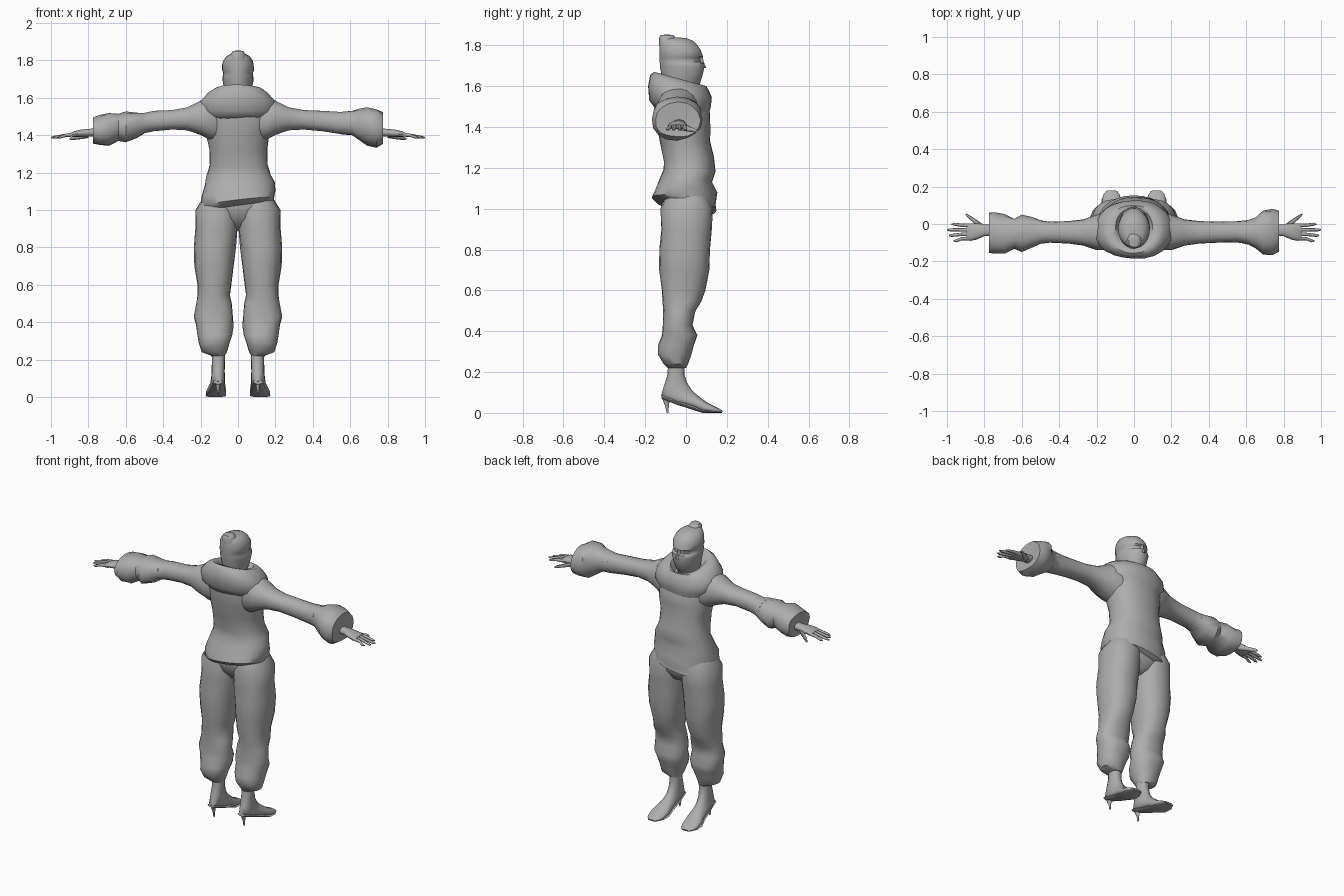
import bpy, bmesh, math
from mathutils import Vector

grey = bpy.data.materials.new("plain grey")
grey.diffuse_color = (0.42, 0.42, 0.42, 1)


def loft(name, rings, n=20, fold=0.0, side=1, power=0.9, angle=50):
    """Skin a list of rings; each ring = (centre, half vector u, half vector v)."""
    bm = bmesh.new()
    loops = []
    for i, (c, u, v) in enumerate(rings):
        loop = []
        for k in range(n):
            t = 2 * math.pi * k / n
            f = 1 + fold * (math.sin(3 * t + 1.9 * i) + 0.6 * math.sin(5 * t - 2.3 * i)) / 1.6
            ct, st = math.cos(t), math.sin(t)
            ct = math.copysign(abs(ct) ** power, ct)
            st = math.copysign(abs(st) ** power, st)
            p = c + u * ct * f + v * st * f
            loop.append(bm.verts.new((p.x * side, p.y, p.z)))
        loops.append(loop)
    for a, b in zip(loops, loops[1:]):
        for k in range(n):
            bm.faces.new((a[k], a[(k + 1) % n], b[(k + 1) % n], b[k]))
    bm.faces.new(loops[0])
    bm.faces.new(loops[-1])
    bmesh.ops.recalc_face_normals(bm, faces=bm.faces)
    me = bpy.data.meshes.new(name)
    bm.to_mesh(me)
    bm.free()
    me.materials.append(grey)
    ob = bpy.data.objects.new(name, me)
    bpy.context.collection.objects.link(ob)
    bpy.ops.object.select_all(action='DESELECT')
    ob.select_set(True)
    bpy.context.view_layer.objects.active = ob
    bpy.ops.object.shade_smooth_by_angle(angle=math.radians(angle))
    return ob


def level(rows):      # horizontal rings: z, x0, x1, y0, y1
    return [(Vector(((a + b) / 2, (c + d) / 2, z)), Vector(((b - a) / 2, 0, 0)),
             Vector((0, (d - c) / 2, 0))) for z, a, b, c, d in rows]


def across(rows):     # rings along x: x, y0, y1, z0, z1
    return [(Vector((x, (a + b) / 2, (c + d) / 2)), Vector((0, (b - a) / 2, 0)),
             Vector((0, 0, (d - c) / 2))) for x, a, b, c, d in rows]


def tilted(rows):     # tilted rings: y0, z0, y1, z1, x centre, half width
    return [(Vector((x, (a + c) / 2, (b + d) / 2)), Vector((w, 0, 0)),
             Vector((0, (c - a) / 2, (d - b) / 2))) for a, b, c, d, x, w in rows]


# Tunic with sagging, slanted hem
tunic = loft("tunic", tilted([
    (-.10, 1.60, .04, 1.56, 0, .13), (-.15, 1.56, .09, 1.52, 0, .17),
    (-.155, 1.50, .115, 1.47, 0, .175), (-.145, 1.42, .12, 1.40, 0, .17),
    (-.125, 1.32, .12, 1.33, 0, .155), (-.11, 1.23, .135, 1.25, .003, .155),
    (-.11, 1.19, .145, 1.18, .007, .172), (-.125, 1.15, .13, 1.13, .007, .187),
    (-.155, 1.09, .15, 1.08, 0, .198), (-.168, 1.055, .145, 1.02, 0, .197),
    (-.14, 1.03, .152, .99, 0, .19), (-.10, 1.02, .11, .97, 0, .15)]), n=28, fold=.025)
for v in tunic.data.vertices:
    if v.co.z < 1.2:
        v.co.z += .16 * v.co.x * (1.2 - v.co.z) / .2

# Draped cowl around the neck
loft("cowl", tilted([
    (-.15, 1.49, .11, 1.45, 0, .165), (-.18, 1.53, .122, 1.50, 0, .21),
    (-.187, 1.60, .125, 1.545, 0, .205), (-.175, 1.655, .112, 1.58, 0, .165),
    (-.155, 1.67, .10, 1.60, 0, .135), (-.125, 1.655, .085, 1.60, 0, .10),
    (-.10, 1.60, .05, 1.56, 0, .075)]), n=24, fold=.02)

# Wrapped head: neck, veil, recessed eye slit, hood
loft("wrapped_head", level([
    (1.52, -.06, .06, -.10, .03), (1.59, -.06, .06, -.105, .05),
    (1.605, -.066, .066, -.11, .066), (1.65, -.075, .075, -.12, .082),
    (1.695, -.083, .083, -.128, .092), (1.712, -.083, .083, -.13, .088),
    (1.718, -.08, .08, -.13, .072), (1.738, -.081, .081, -.13, .071),
    (1.745, -.085, .085, -.132, .083), (1.775, -.085, .085, -.13, .074),
    (1.80, -.078, .078, -.13, .058), (1.822, -.062, .062, -.125, .035),
    (1.834, -.04, .04, -.115, .005), (1.838, -.015, .015, -.08, -.03)]),
    n=22, fold=.012, power=1)
loft("nose_bridge", level([
    (1.69, -.016, .016, .06, .099), (1.72, -.01, .01, .05, .086),
    (1.75, -.008, .008, .05, .082)]), n=8)
loft("head_knot", level([
    (1.80, -.05, .05, -.13, -.03), (1.835, -.038, .038, -.133, -.05),
    (1.85, -.028, .028, -.125, -.062), (1.852, -.01, .01, -.105, -.08)]), n=12, fold=.08)

# Seat of the trousers joining both legs
loft("trouser_seat", level([
    (1.10, -.17, .17, -.11, .12), (1.02, -.20, .20, -.12, .13),
    (.96, -.17, .17, -.10, .12), (.91, -.08, .08, -.06, .09),
    (.89, -.03, .03, -.02, .05)]), n=24)

sleeve = [(.10, -.12, .07, 1.36, 1.59), (.15, -.14, .07, 1.375, 1.595),
          (.20, -.14, .05, 1.40, 1.585), (.27, -.115, .025, 1.425, 1.55),
          (.35, -.105, .015, 1.43, 1.535), (.45, -.10, .012, 1.42, 1.53)]
# The two rolled cuffs differ slightly
cuffs = {1: [(.55, -.097, .015, 1.405, 1.525), (.61, -.11, .02, 1.40, 1.53),
             (.65, -.13, .035, 1.37, 1.54), (.69, -.16, .075, 1.345, 1.55),
             (.74, -.17, .078, 1.335, 1.54), (.775, -.15, .07, 1.35, 1.52),
             (.77, -.09, .02, 1.38, 1.45)],
         -1: [(.50, -.105, .02, 1.41, 1.52), (.54, -.125, .035, 1.385, 1.52),
              (.60, -.15, .05, 1.36, 1.525), (.64, -.13, .03, 1.37, 1.515),
              (.69, -.16, .05, 1.345, 1.52), (.74, -.16, .06, 1.345, 1.505),
              (.775, -.15, .065, 1.355, 1.495), (.77, -.09, .02, 1.38, 1.45)]}

for s, tag in ((1, "right"), (-1, "left")):
    # Sleeve and cuff
    loft(tag + "_sleeve", across(sleeve + cuffs[s][:2]), n=18, side=s, fold=.015)
    loft(tag + "_cuff", across(cuffs[s]), n=16, side=s, fold=.05, angle=40)

    # Hand
    loft(tag + "_hand", across([
        (.74, -.065, -.005, 1.395, 1.438), (.80, -.065, -.003, 1.392, 1.434),
        (.84, -.083, .004, 1.39, 1.43), (.875, -.09, .004, 1.39, 1.422),
        (.895, -.086, 0, 1.393, 1.412)]), n=14, side=s)
    for j, (y, tip) in enumerate([(-.007, .975), (-.031, 1.0), (-.055, .99), (-.078, .965)]):
        y2 = y - .006 * (j - 1)
        loft(f"{tag}_finger_{j + 1}", across([
            (.87, y - .010, y + .010, 1.393, 1.415),
            (.92, y - .009, y + .009, 1.39, 1.408),
            (tip - .015, y2 - .008, y2 + .008, 1.382, 1.396),
            (tip, y2 - .003, y2 + .003, 1.384, 1.39)]), n=8, side=s)
    loft(tag + "_thumb", across([
        (.80, -.045, -.008, 1.385, 1.425), (.83, -.02, .014, 1.38, 1.412),
        (.86, .008, .034, 1.376, 1.40), (.888, .034, .052, 1.374, 1.392),
        (.90, .048, .056, 1.376, 1.384)]), n=8, side=s)

    # Baggy trouser leg, gathered above the ankle
    loft(tag + "_trouser_leg", level([
        (1.06, .02, .19, -.10, .11), (1.0, 0, .226, -.125, .132),
        (.90, .003, .228, -.122, .125), (.80, .012, .238, -.13, .118),
        (.70, .022, .232, -.13, .116), (.60, .035, .216, -.12, .093),
        (.545, .045, .218, -.115, .075), (.50, .032, .222, -.11, .048),
        (.43, .026, .235, -.115, .03), (.38, .026, .226, -.118, .056),
        (.33, .03, .216, -.135, .04), (.285, .045, .208, -.138, .025),
        (.24, .06, .195, -.11, .01), (.22, .072, .142, -.09, 0)]),
        n=20, side=s, fold=.025)

    # Foot in a high-heeled shoe
    loft(tag + "_foot", tilted([
        (-.088, .26, -.005, .26, .105, .036), (-.09, .19, -.008, .19, .105, .035),
        (-.11, .125, .004, .15, .106, .035), (-.122, .085, .028, .112, .107, .037),
        (-.075, .056, .052, .09, .109, .040), (.02, .032, .08, .068, .113, .047),
        (.07, .008, .105, .05, .117, .054), (.12, 0, .14, .032, .12, .052),
        (.155, 0, .165, .02, .12, .042), (.175, 0, .18, .01, .12, .024)]),
        n=16, side=s)
    loft(tag + "_shoe_sole", tilted([
        (-.12, .07, -.118, .09, .107, .026), (-.05, .042, -.04, .062, .108, .036),
        (.03, .016, .04, .036, .113, .046), (.08, 0, .085, .015, .118, .055),
        (.13, 0, .133, .01, .12, .054), (.175, 0, .177, .008, .12, .030)]),
        n=12, side=s)
    loft(tag + "_stiletto_heel", level([
        (.085, .085, .129, -.12, -.07), (.06, .095, .119, -.114, -.08),
        (.03, .101, .113, -.101, -.084), (0, .103, .111, -.095, -.085)]), n=10, side=s)
